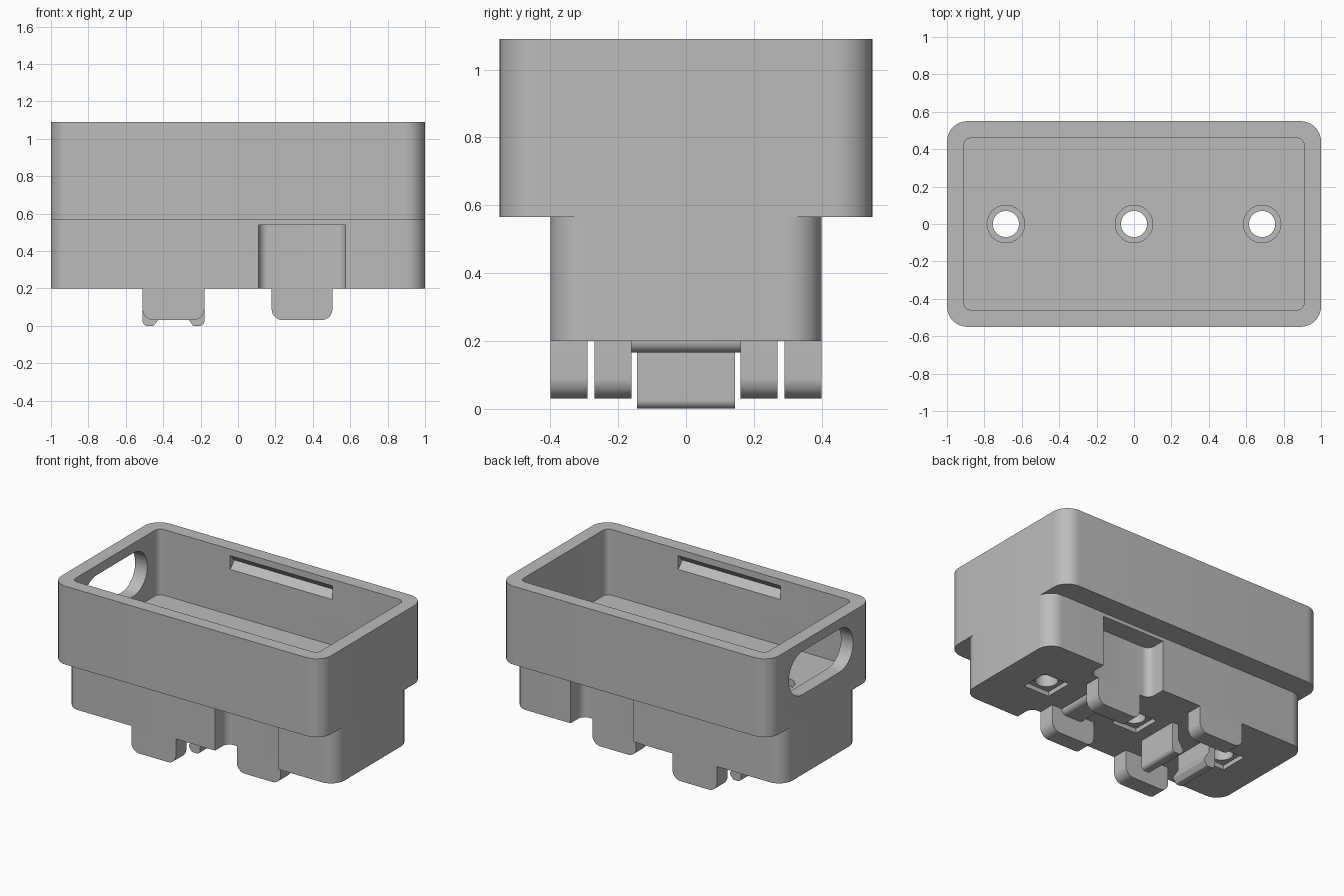
import bpy, bmesh, math
from mathutils import Vector

cube = bpy.data.objects.get("Cube")
if cube:
    bpy.data.objects.remove(cube, do_unlink=True)

grey = bpy.data.materials.new("plain grey")
grey.use_nodes = True
colour = (0.5, 0.5, 0.5, 1)
grey.diffuse_color = colour
grey.node_tree.nodes["Principled BSDF"].inputs["Base Color"].default_value = colour


def fillet(corners, steps=10):
    """Turn (u, v, radius) corners into an outline with true arcs."""
    out = []
    for i, (u, v, r) in enumerate(corners):
        p = Vector((u, v))
        if r == 0:
            out.append(p)
            continue
        a = (Vector(corners[i - 1][:2]) - p).normalized()
        b = (Vector(corners[(i + 1) % len(corners)][:2]) - p).normalized()
        half = a.angle(b) / 2
        centre = p + (a + b).normalized() * (r / math.sin(half))
        reach = r / math.tan(half)
        start, end = p + a * reach - centre, p + b * reach - centre
        sweep = start.angle(end)
        for k in range(steps + 1):
            t = k / steps
            out.append(centre + (start * math.sin((1 - t) * sweep)
                                 + end * math.sin(t * sweep)) / math.sin(sweep))
    return out


def box(u0, u1, v0, v1, low=0, high=0):
    """Rectangle corners with one radius at low v and one at high v."""
    return [(u0, v0, low), (u1, v0, low), (u1, v1, high), (u0, v1, high)]


def prism(name, corners, axis, lo, hi):
    """Extrude an outline along an axis."""
    place = {"X": lambda p, h: (h, p.x, p.y),
             "Y": lambda p, h: (p.x, h, p.y),
             "Z": lambda p, h: (p.x, p.y, h)}[axis]
    bm = bmesh.new()
    outline = fillet(corners)
    ends = [[bm.verts.new(place(p, h)) for p in outline] for h in (lo, hi)]
    bm.faces.new(ends[0])
    bm.faces.new(ends[1])
    n = len(outline)
    for i in range(n):
        j = (i + 1) % n
        bm.faces.new((ends[0][i], ends[0][j], ends[1][j], ends[1][i]))
    bmesh.ops.recalc_face_normals(bm, faces=bm.faces)
    mesh = bpy.data.meshes.new(name)
    bm.to_mesh(mesh)
    bm.free()
    obj = bpy.data.objects.new(name, mesh)
    bpy.context.collection.objects.link(obj)
    mesh.materials.append(grey)
    return obj


def activate(obj):
    bpy.ops.object.select_all(action="DESELECT")
    obj.select_set(True)
    bpy.context.view_layer.objects.active = obj


def cut(obj, cutter):
    activate(obj)
    mod = obj.modifiers.new("cut", "BOOLEAN")
    mod.operation = "DIFFERENCE"
    mod.solver = "EXACT"
    mod.object = cutter
    bpy.ops.object.modifier_apply(modifier=mod.name)
    bpy.data.objects.remove(cutter, do_unlink=True)


def square(x, r, rounding=0):
    return box(x - r, x + r, -r, r, rounding, rounding)


HOLES = (-0.685, 0, 0.685)
SPLIT, FLOOR, TOP, UNDER = 0.565, 0.65, 1.09, 0.2
parts = []

# Open tub with an end window and snap grooves in both long walls
tub = prism("tub", box(-1, 1, -0.55, 0.55, 0.11, 0.11), "Z", SPLIT, TOP)
cut(tub, prism("cavity", box(-0.91, 0.91, -0.46, 0.46, 0.04, 0.04), "Z", FLOOR, 1.3))
cut(tub, prism("window", box(-0.34, 0.34, 0.735, 1.025, 0.144, 0.144), "X", -1.2, -0.8))
for side in (-1, 1):
    groove = [(side * y, z, 0) for y, z in
              ((0.44, 0.955), (0.46, 0.955), (0.505, 1.0), (0.46, 1.047), (0.44, 1.047))]
    cut(tub, prism("groove", groove, "X", -0.38, 0.38))
for x in HOLES:
    cut(tub, prism("bore", square(x, 0.07, 0.0699), "Z", 0.4, 0.8))
    cut(tub, prism("counterbore", square(x, 0.1, 0.0999), "Z", 0.6, 0.8))
parts.append(tub)

# Narrower base with a notch on each long side and square nut pockets below
base = prism("base", box(-1, 1, -0.4, 0.4, 0.1, 0.1), "Z", UNDER, SPLIT)
cut(base, prism("front_notch", box(0.11, 0.575, -0.6, -0.27, 0, 0.05), "Z", 0.1, 0.54))
cut(base, prism("back_notch", box(0.11, 0.575, 0.27, 0.6, 0.05, 0), "Z", 0.1, 0.54))
for x in HOLES:
    cut(base, prism("bore", square(x, 0.07, 0.0699), "Z", 0.1, 0.7))
    cut(base, prism("nut_pocket", square(x, 0.095), "Z", 0.1, UNDER + 0.03))
parts.append(base)

# Rounded legs: outer pair on one half, inner pair on the other
for name, x0, x1, y0, y1 in (("outer_leg", -0.51, -0.18, 0.29, 0.4),
                             ("inner_leg", 0.18, 0.505, 0.16, 0.27)):
    shape = box(x0, x1, 0.03, UNDER, 0.06, 0)
    parts.append(prism(name + "_back", shape, "Y", y0, y1))
    parts.append(prism(name + "_front", shape, "Y", -y1, -y0))

# Rounded rib between the inner legs
parts.append(prism("rib", box(0.26, 0.43, 0.165, UNDER, 0.034, 0), "Y", -0.16, 0.16))

# Two facing clip prongs with hooked tips
for name, side in (("clip_prong_left", 1), ("clip_prong_right", -1)):
    profile = [(0.165, UNDER, 0), (0.165, 0, 0.025), (0.105, 0, 0.01),
               (0.08, 0.035, 0.01), (0.12, 0.1, 0.01), (0.12, UNDER, 0)]
    shape = [(-0.345 + side * x, z, r) for x, z, r in profile]
    parts.append(prism(name, shape, "Y", -0.145, 0.145))

for part in parts:
    activate(part)
    bpy.ops.object.shade_smooth_by_angle(angle=math.radians(30))
